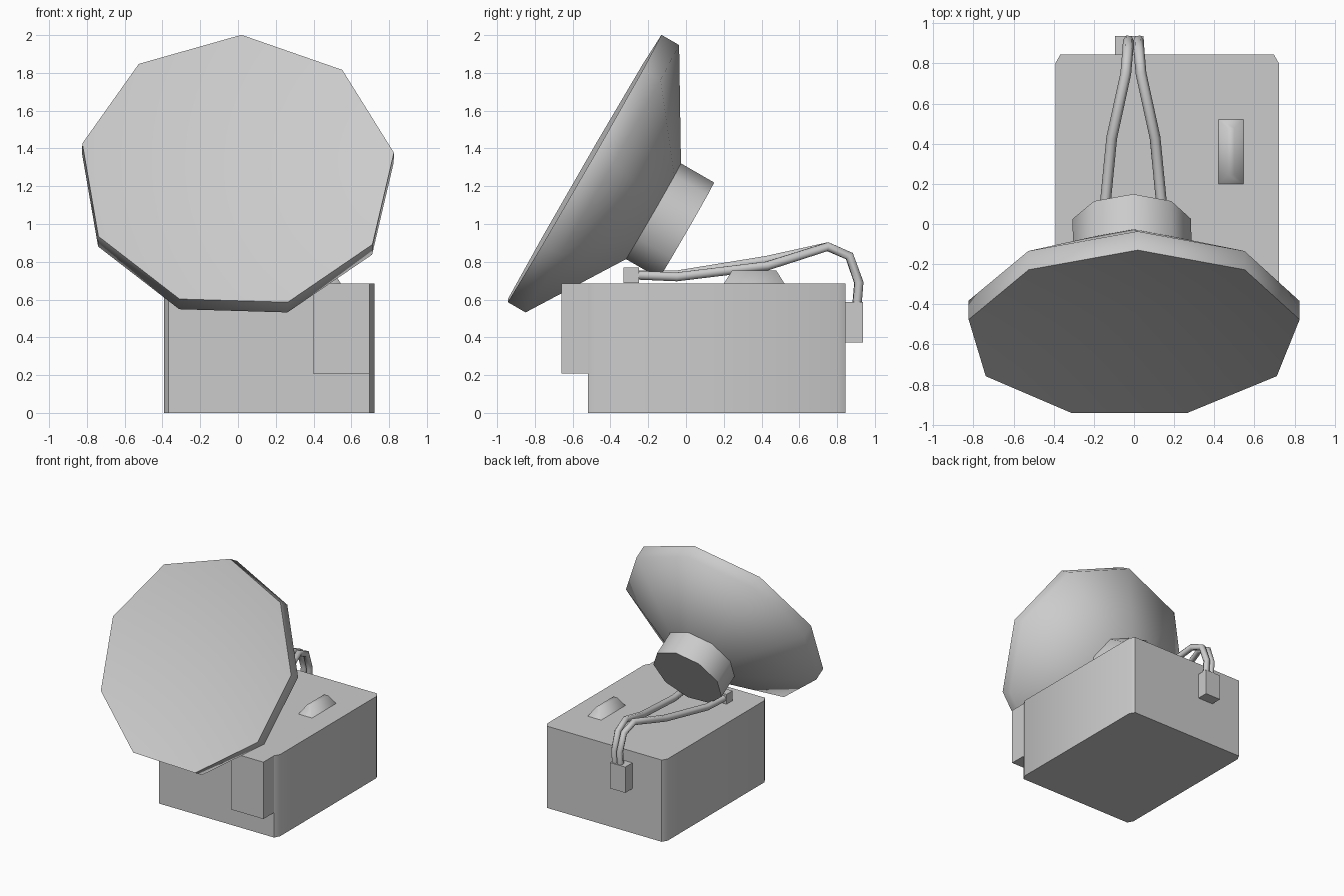
import bpy, bmesh, math
from mathutils import Matrix, Vector

if "Cube" in bpy.data.objects:
    bpy.data.objects.remove(bpy.data.objects["Cube"])

grey = bpy.data.materials.new("light_grey")
grey.use_nodes = True
COLOUR = (0.6, 0.6, 0.6, 1)
grey.diffuse_color = COLOUR
grey.node_tree.nodes["Principled BSDF"].inputs["Base Color"].default_value = COLOUR


def finish(name, bm, angle=30):
    mesh = bpy.data.meshes.new(name)
    bm.to_mesh(mesh)
    bm.free()
    mesh.materials.append(grey)
    ob = bpy.data.objects.new(name, mesh)
    bpy.context.collection.objects.link(ob)
    bpy.ops.object.select_all(action='DESELECT')
    ob.select_set(True)
    bpy.context.view_layer.objects.active = ob
    bpy.ops.object.shade_smooth_by_angle(angle=math.radians(angle))
    return ob


def box_mesh(lo, hi, top_inset=0):
    lo, hi = Vector(lo), Vector(hi)
    bm = bmesh.new()
    bmesh.ops.create_cube(bm, size=1)
    for v in bm.verts:
        top = v.co.z > 0
        for i in range(3):
            inset = top_inset if top and i < 2 else 0
            v.co[i] = hi[i] - inset if v.co[i] > 0 else lo[i] + inset
    return bm


# Main housing: rectangle with cut vertical corners, extruded upwards
X0, X1, Y0, Y1, TOP = -0.392, 0.722, -0.52, 0.845, 0.684
CX, CY = 0.025, 0.044
bm = bmesh.new()
outline = [(X0 + CX, Y0), (X1 - CX, Y0), (X1, Y0 + CY), (X1, Y1 - CY),
           (X1 - CX, Y1), (X0 + CX, Y1), (X0, Y1 - CY), (X0, Y0 + CY)]
base = bm.faces.new([bm.verts.new((x, y, 0)) for x, y in outline])
ext = bmesh.ops.extrude_face_region(bm, geom=[base])
bmesh.ops.translate(bm, vec=(0, 0, TOP),
                    verts=[g for g in ext["geom"] if isinstance(g, bmesh.types.BMVert)])
bmesh.ops.recalc_face_normals(bm, faces=bm.faces)
finish("housing", bm)

# Front cabinet and rear junction box
finish("front_cabinet", box_mesh((0.398, -0.66, 0.208), (X1 - CX, Y0, TOP)))
finish("rear_junction_box", box_mesh((-0.095, Y1, 0.372), (0.048, 0.938, 0.588)))

# Roof hump: sloping sides, open underneath, rounded by smooth shading
bm = box_mesh((0.42, 0.2, TOP), (0.545, 0.522, 0.755), 0.045)
bm.normal_update()
bmesh.ops.delete(bm, geom=[f for f in bm.faces if f.normal.z < -0.9], context='FACES_ONLY')
finish("roof_hump", bm, 120)

# Dish parts: nine-sided rings along a tilted axis
SIDES = 9
PLACE = (Matrix.Translation((-0.003, -0.549, 1.276))
         @ Matrix.Rotation(math.radians(1.7), 4, 'Y')
         @ Matrix.Rotation(math.radians(-30), 4, 'X'))


def lathe(name, profile, angle):
    # Profile pairs are (distance behind the rim, radius); radius 0 closes to a point
    bm = bmesh.new()
    rings = []
    for depth, radius in profile:
        ring = []
        for i in range(SIDES):
            a = math.tau * i / SIDES
            ring.append(bm.verts.new((radius * math.sin(a), depth, radius * math.cos(a))))
        rings.append(ring)
    for a, b in zip(rings, rings[1:]):
        for i in range(SIDES):
            j = (i + 1) % SIDES
            bm.faces.new((a[i], a[j], b[j], b[i]))
    bmesh.ops.remove_doubles(bm, verts=bm.verts, dist=0.0001)
    bmesh.ops.transform(bm, matrix=PLACE, verts=bm.verts)
    bmesh.ops.recalc_face_normals(bm, faces=bm.faces)
    finish(name, bm, angle)


R = 0.838
lathe("dish", [(0.12, 0), (0, R), (0.108, R), (0.43, 0.3), (0.43, 0)], 66)
lathe("dish_hub", [(0.42, 0), (0.42, 0.3), (0.633, 0.3), (0.633, 0)], 50)

# Two cables running from the dish plugs to the junction box
MID = -0.003
for side, label, lift in ((1, "left", 0), (-1, "right", 0.03)):
    path = [(0.17, -0.28, 0.73), (0.155, -0.05, 0.72 + lift / 3), (0.108, 0.43, 0.778 + lift),
            (0.038, 0.75, 0.88), (0.028, 0.865, 0.83), (0.025, 0.915, 0.69),
            (0.025, 0.905, 0.57)]
    curve = bpy.data.curves.new(label + "_cable", 'CURVE')
    curve.dimensions = '3D'
    curve.bevel_depth = 0.027
    curve.bevel_resolution = 1
    curve.use_fill_caps = True
    spline = curve.splines.new('POLY')
    spline.points.add(len(path) - 1)
    for p, (x, y, z) in zip(spline.points, path):
        p.co = (MID + side * x, y, z, 1)
    curve.materials.append(grey)
    bpy.context.collection.objects.link(bpy.data.objects.new(label + "_cable", curve))
    c = MID + side * 0.17
    finish(label + "_cable_plug",
           box_mesh((c - 0.027, -0.33, 0.688), (c + 0.027, -0.25, 0.77)))
